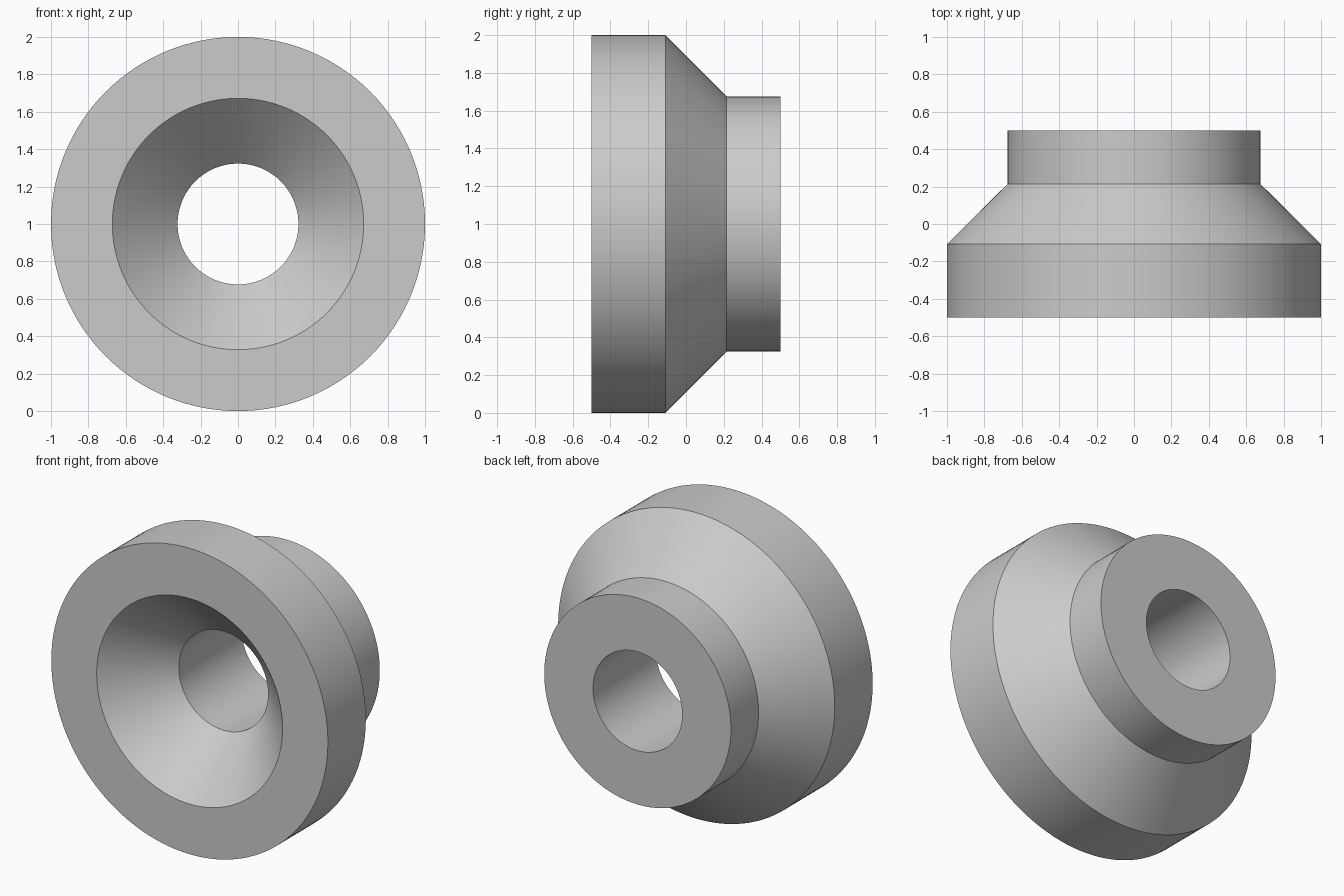
import bpy
import bmesh
import math
from mathutils import Matrix, Vector

SEGMENTS = 128

cube = bpy.data.objects.get("Cube")
if cube:
    bpy.data.objects.remove(cube, do_unlink=True)

# Plain grey material
grey = bpy.data.materials.new("light_grey")
grey.use_nodes = True
colour = (0.6, 0.6, 0.6, 1)
grey.diffuse_color = colour
grey.node_tree.nodes["Principled BSDF"].inputs["Base Color"].default_value = colour

# Closed cross-section as (radius, y)
profile = [
    (0.323, -0.15),   # countersink bottom
    (0.672, -0.5),    # countersink mouth
    (1.0, -0.5),      # flange front edge
    (1.0, -0.108),    # flange back edge
    (0.675, 0.215),   # taper end
    (0.675, 0.5),     # hub back edge
    (0.323, 0.5),     # bore exit
]

# Revolve the section around the y axis
bm = bmesh.new()
rings = []
for i in range(SEGMENTS):
    turn = Matrix.Rotation(2 * math.pi * i / SEGMENTS, 3, "Y")
    rings.append([bm.verts.new(turn @ Vector((r, y, 0))) for r, y in profile])
for i, ring in enumerate(rings):
    following = rings[(i + 1) % SEGMENTS]
    for j in range(len(profile)):
        k = (j + 1) % len(profile)
        bm.faces.new((ring[j], ring[k], following[k], following[j]))
bmesh.ops.recalc_face_normals(bm, faces=bm.faces)

mesh = bpy.data.meshes.new("flanged_bushing")
bm.to_mesh(mesh)
bm.free()
mesh.materials.append(grey)
bushing = bpy.data.objects.new("flanged_bushing", mesh)
bushing.location.z = 1
bpy.context.collection.objects.link(bushing)

# Smooth round walls with sharp rims
bpy.ops.object.select_all(action="DESELECT")
bushing.select_set(True)
bpy.context.view_layer.objects.active = bushing
bpy.ops.object.shade_smooth_by_angle(angle=math.radians(30))
